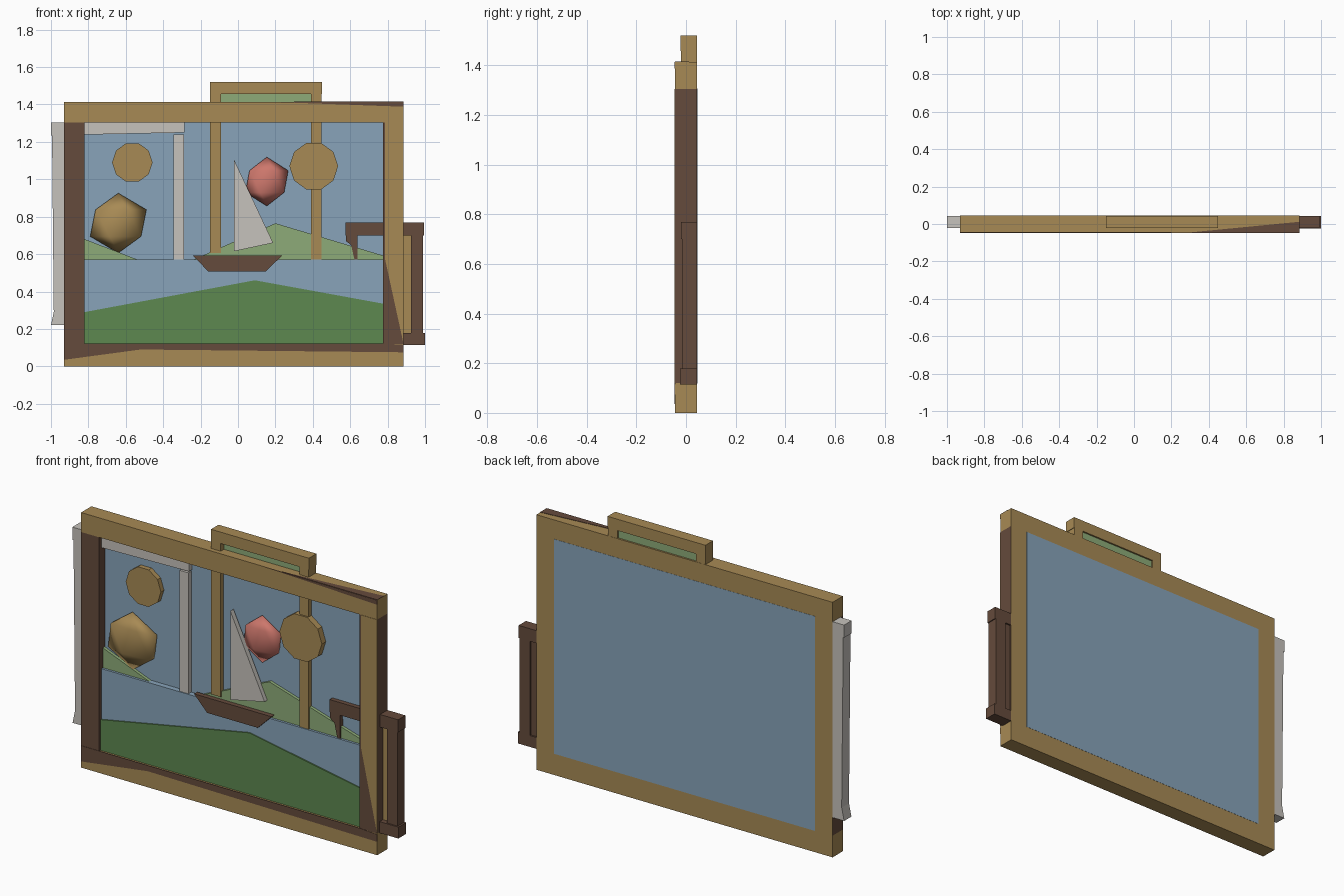
import bpy, bmesh, math

cube = bpy.data.objects.get("Cube")
if cube:
    bpy.data.objects.remove(cube, do_unlink=True)


def material(name, rgb):
    m = bpy.data.materials.new(name)
    m.use_nodes = True
    color = (*rgb, 1.0)
    m.diffuse_color = color
    m.node_tree.nodes["Principled BSDF"].inputs["Base Color"].default_value = color
    return m


gold = material("golden wood", (0.39, 0.255, 0.09))
brown = material("dark brown wood", (0.13, 0.07, 0.045))
blue = material("sky blue", (0.246, 0.371, 0.49))
sage = material("light hill green", (0.27, 0.41, 0.19))
grass = material("meadow green", (0.109, 0.246, 0.08))
pink = material("coral pink", (0.61, 0.185, 0.15))
white = material("off white", (0.565, 0.54, 0.503))


def finish(bm, name, mats):
    mesh = bpy.data.meshes.new(name)
    bm.to_mesh(mesh)
    bm.free()
    for m in mats:
        mesh.materials.append(m)
    obj = bpy.data.objects.new(name, mesh)
    bpy.context.collection.objects.link(obj)
    return obj


def prism(name, pts, y0, y1, front, side=None, back=None):
    """Extrude an x-z outline from y0 to y1, coloured by face direction."""
    bm = bmesh.new()
    face = bm.faces.new([bm.verts.new((x, y0, z)) for x, z in pts])
    ext = bmesh.ops.extrude_face_region(bm, geom=[face])
    for v in ext["geom"]:
        if isinstance(v, bmesh.types.BMVert):
            v.co.y = y1
    bmesh.ops.recalc_face_normals(bm, faces=bm.faces)
    for f in bm.faces:
        f.material_index = 0 if f.normal.y < -0.5 else 2 if f.normal.y > 0.5 else 1
    return finish(bm, name, [front, side or front, back or front])


def bar(name, x0, x1, z0, z1, y0, y1, *mats):
    return prism(name, [(x0, z0), (x1, z0), (x1, z1), (x0, z1)], y0, y1, *mats)


def disc(name, x, z, r, y0, y1, mat):
    angles = [math.tau * i / 10 for i in range(10)]
    return prism(name, [(x + r * math.cos(a), z + r * math.sin(a)) for a in angles], y0, y1, mat)


def gem(name, center, scale, mat):
    bm = bmesh.new()
    bmesh.ops.create_icosphere(bm, subdivisions=1, radius=1)
    for v in bm.verts:
        v.co = [c + s * k for c, s, k in zip(center, scale, v.co)]
    for f in bm.faces:
        f.smooth = True
    return finish(bm, name, [mat])


F, B = -0.045, 0.045      # front and back of the main frame
f, b = -0.02, 0.044       # front and back of the small frames

# Main frame
bar("frame_top", -0.93, 0.885, 1.305, 1.413, F, B, gold)
bar("frame_bottom", -0.93, 0.885, 0, 0.12, F, B, gold)
bar("frame_left", -0.93, -0.82, 0.12, 1.305, F, B, brown, brown, gold)
bar("frame_right", 0.775, 0.885, 0.12, 1.305, F, B, brown, brown, gold)

# Two-tone facings on the main frame
prism("right_facing", [(0.787, 1.305), (0.787, 0.57), (0.885, 0.12), (0.885, 1.305)],
      F - 0.002, F + 0.001, gold)
prism("bottom_facing", [(-0.93, 0.035), (-0.52, 0.09), (0.885, 0.075), (0.885, 0.115),
                        (0.775, 0.122), (-0.93, 0.122)], F - 0.002, F + 0.001, brown)
prism("top_facing", [(0.2, 1.413), (0.885, 1.388), (0.885, 1.413)], F - 0.002, F + 0.001, brown)

# Dark wedge lying on top of the frame
wedge = prism("top_edge_wedge", [(0.3, F), (0.885, F), (0.885, 0.012)], 1.412, 1.415, brown)
for v in wedge.data.vertices:
    v.co.yz = v.co.zy
wedge.data.flip_normals()

# Sky, water and land
bar("sky", -0.822, 0.778, 0.118, 1.307, 0.005, 0.046, blue)
bar("water", -0.82, 0.777, 0.12, 0.57, -0.025, 0.01, blue)
prism("left_hill", [(-0.82, 0.56), (-0.51, 0.56), (-0.82, 0.68)], -0.012, 0.01, sage)
prism("right_hill", [(-0.25, 0.565), (0.777, 0.565), (0.777, 0.592), (0.2, 0.765)],
      -0.012, 0.01, sage)
prism("meadow", [(-0.82, 0.12), (0.777, 0.12), (0.777, 0.335), (0.09, 0.46), (-0.82, 0.29)],
      -0.032, -0.02, grass)

# Pale frame on the right
prism("pale_frame_outer", [(-1, 0.22), (-0.925, 0.22), (-0.925, 1.305), (-0.995, 1.305),
                           (-0.985, 0.29)], f, b, white)
prism("pale_frame_top", [(-1, 1.235), (-0.285, 1.25), (-0.285, 1.305), (-1, 1.305)],
      f - 0.002, b, white)
bar("pale_frame_inner", -0.345, -0.29, 0.5, 1.24, f, 0.03, white)

# Gold frame at the top
bar("gold_frame_top", -0.15, 0.45, 1.457, 1.52, f - 0.002, b, gold)
bar("gold_frame_left", -0.15, -0.092, 0.605, 1.457, f, b, gold)
bar("gold_frame_right", 0.39, 0.447, 0.5, 1.457, f, b, gold)
bar("gold_frame_panel", -0.1, 0.4, 1.3, 1.46, 0.008, 0.035, sage)

# Dark frame on the left
bar("dark_frame_top", 0.575, 0.995, 0.7, 0.77, f, b, brown)
bar("dark_frame_outer", 0.925, 0.99, 0.17, 0.71, f + 0.004, b, brown)
bar("dark_frame_bottom", 0.88, 1.0, 0.115, 0.178, f - 0.004, b, brown)
prism("dark_frame_inner", [(0.577, 0.71), (0.577, 0.67), (0.605, 0.648), (0.625, 0.56),
                           (0.64, 0.56), (0.638, 0.71)], f, 0.03, brown)
bar("dark_frame_panel", 0.88, 0.93, 0.17, 0.71, 0.005, 0.035, gold, brown, brown)

# Sailing boat
prism("hull", [(-0.16, 0.508), (0.15, 0.508), (0.235, 0.592), (-0.24, 0.592)],
      -0.042, -0.015, brown)
prism("sail", [(-0.022, 0.615), (0.188, 0.66), (-0.022, 1.107)], -0.036, -0.008, white)

# Discs and rounded gems
disc("small_disc", -0.565, 1.09, 0.108, -0.022, 0.01, gold)
disc("large_disc", 0.405, 1.07, 0.13, -0.03, 0.01, gold)
gem("gold_gem", (-0.64, -0.008, 0.766), (0.168, 0.034, 0.16), gold)
gem("pink_gem", (0.154, -0.006, 0.988), (0.128, 0.03, 0.131), pink)
